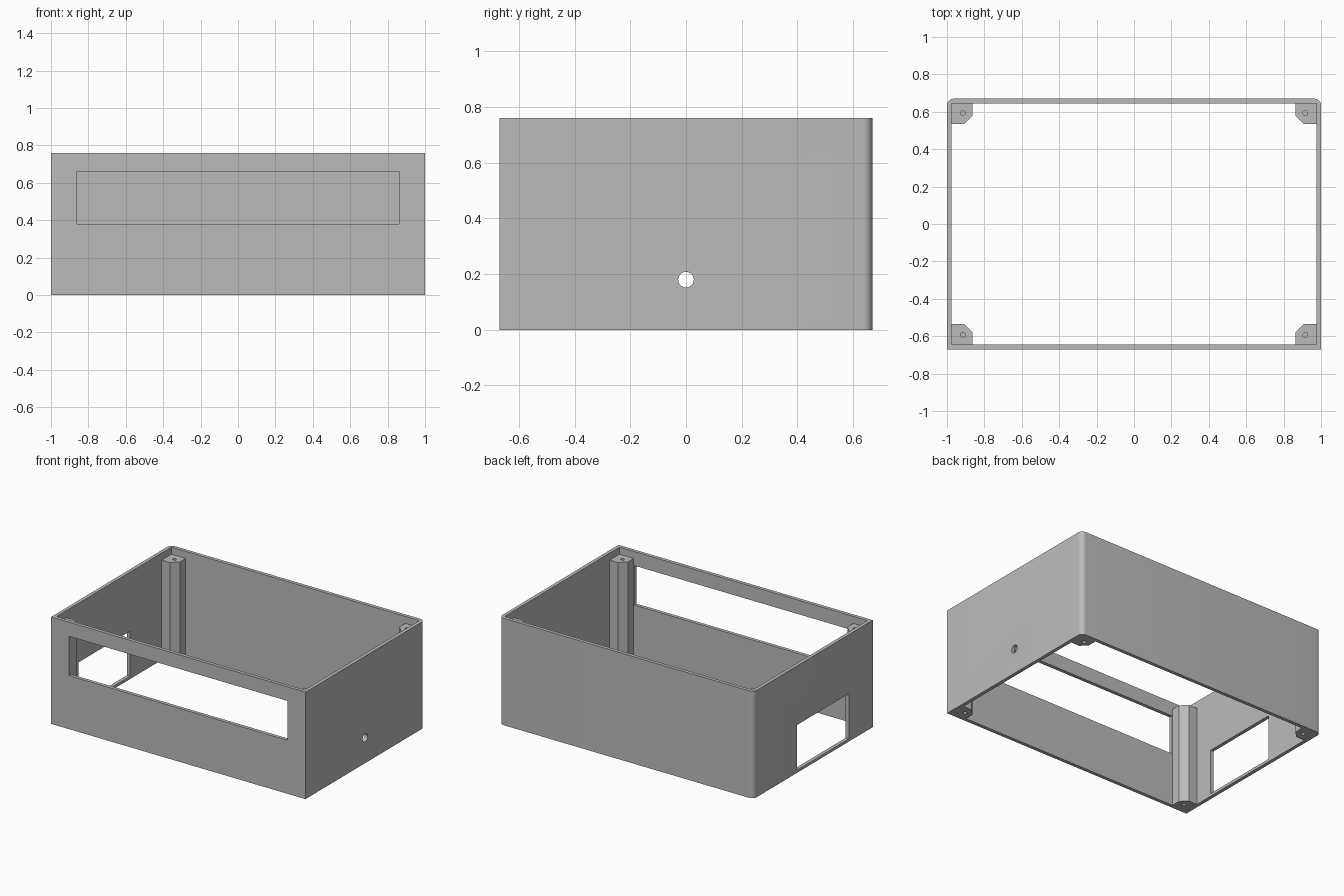
import bpy, bmesh, math

if "Cube" in bpy.data.objects:
    bpy.data.objects.remove(bpy.data.objects["Cube"], do_unlink=True)

W, D, H = 1.0, 0.67, 0.76       # half width, half depth, height
WALL, ROUND = 0.025, 0.035
POST_TOP = 0.71

grey = bpy.data.materials.new("plain grey")
grey.use_nodes = True
grey.diffuse_color = (0.5, 0.5, 0.5, 1)
grey.node_tree.nodes["Principled BSDF"].inputs["Base Color"].default_value = (0.5, 0.5, 0.5, 1)


def prism(name, outline, z0, z1):
    """Extrude a closed xy outline from z0 to z1."""
    bm = bmesh.new()
    base = bm.faces.new([bm.verts.new((x, y, z0)) for x, y in outline])
    top = bmesh.ops.extrude_face_region(bm, geom=[base])["geom"]
    bmesh.ops.translate(bm, vec=(0, 0, z1 - z0),
                        verts=[v for v in top if isinstance(v, bmesh.types.BMVert)])
    bmesh.ops.recalc_face_normals(bm, faces=bm.faces)
    mesh = bpy.data.meshes.new(name)
    bm.to_mesh(mesh)
    bm.free()
    mesh.materials.append(grey)
    obj = bpy.data.objects.new(name, mesh)
    bpy.context.collection.objects.link(obj)
    return obj


def box(name, x0, x1, y0, y1, z0, z1):
    return prism(name, [(x0, y0), (x1, y0), (x1, y1), (x0, y1)], z0, z1)


def circle(cx, cy, r, n=24):
    return [(cx + r * math.cos(math.tau * i / n), cy + r * math.sin(math.tau * i / n))
            for i in range(n)]


def cut(target, cutter):
    """Subtract the cutter, apply, and remove it."""
    mod = target.modifiers.new("cut", "BOOLEAN")
    mod.operation, mod.solver, mod.object = "DIFFERENCE", "EXACT", cutter
    cutter.hide_render = True
    bpy.ops.object.select_all(action="DESELECT")
    bpy.context.view_layer.objects.active = target
    target.select_set(True)
    bpy.ops.object.modifier_apply(modifier=mod.name)
    bpy.data.objects.remove(cutter, do_unlink=True)


# Case walls: square front corners, rounded back corners
outline = [(-W, -D), (W, -D)]
for cx, start in ((W - ROUND, 0), (-W + ROUND, 90)):
    for i in range(9):
        a = math.radians(start + 90 * i / 8)
        outline.append((cx + ROUND * math.cos(a), D - ROUND + ROUND * math.sin(a)))
case = prism("case_walls", outline, 0, H)
cut(case, box("hollow", -W + WALL, W - WALL, -D + WALL, D - WALL, -1, 1))

# Front display window and left-hand connector opening
cut(case, box("window_cutter", -0.86, 0.86, -1, -0.5, 0.38, 0.66))
cut(case, box("opening_cutter", -1.2, -0.9, -0.40, 0.18, 0.02, 0.34))

# Cable hole in the opposite side wall
drill = prism("cable_hole_cutter", circle(0, 0, 0.028, 32), -0.1, 0.1)
drill.rotation_euler = (0, math.pi / 2, 0)
drill.location = (W, 0, 0.18)
bpy.context.view_layer.update()
cut(case, drill)
bpy.ops.object.shade_smooth_by_angle(angle=math.radians(30))

# Corner screw posts with a chamfered inner corner and blind holes at both ends
for side, sx in (("right", -1), ("left", 1)):
    for end, sy in (("front", -1), ("back", 1)):
        ox, oy = W - WALL + 0.005, D - WALL + 0.005
        shape = [(ox, oy), (0.863, oy), (0.863, 0.58), (0.908, 0.535), (ox, 0.535)]
        post = prism(f"post_{end}_{side}", [(sx * x, sy * y) for x, y in shape], 0, POST_TOP)
        for z0, z1 in ((POST_TOP - 0.12, 1), (-0.1, 0.12)):
            cut(post, prism("screw_cutter", circle(sx * 0.915, sy * 0.593, 0.013, 16), z0, z1))
        bpy.ops.object.shade_smooth_by_angle(angle=math.radians(30))
